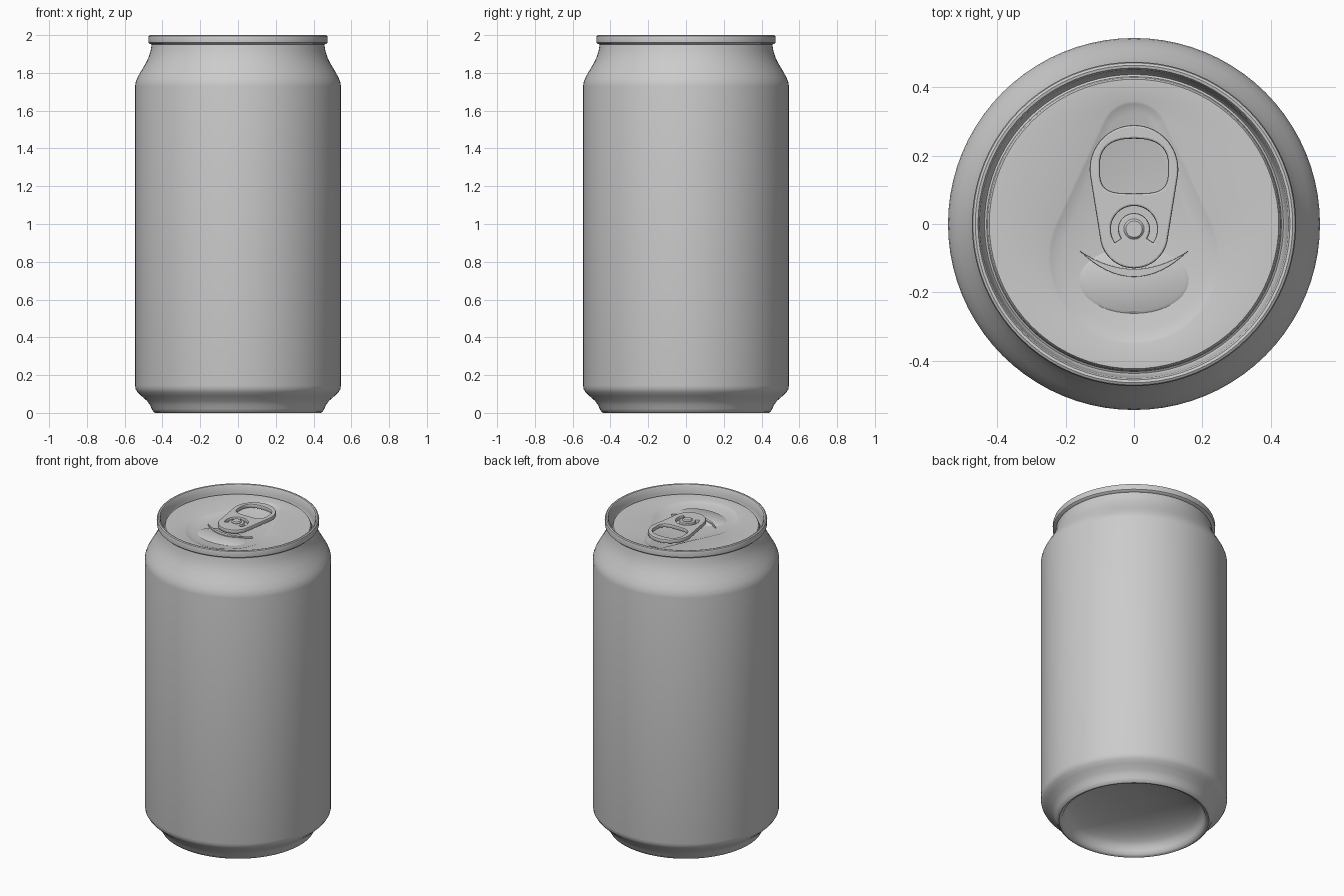
import bpy, bmesh, math
from math import sin, cos, pi, radians

if "Cube" in bpy.data.objects:
    bpy.data.objects.remove(bpy.data.objects["Cube"])

SEG = 80
LID_Z = 1.95      # flat lid panel
RECESS_Z = 1.935  # floor of the teardrop recess


def finish(obj, angle=35):
    bpy.ops.object.select_all(action='DESELECT')
    obj.select_set(True)
    bpy.context.view_layer.objects.active = obj
    if obj.type == 'CURVE':
        bpy.ops.object.convert(target='MESH')
    bpy.ops.object.shade_smooth_by_angle(angle=radians(angle))


def loft(name, loops, cap_start=False, cap_end=False):
    """Skin a list of closed point loops of equal length."""
    bm = bmesh.new()
    rings = [[bm.verts.new(p) for p in loop] for loop in loops]
    n = len(rings[0])
    for a, b in zip(rings, rings[1:]):
        for i in range(n):
            j = (i + 1) % n
            bm.faces.new((a[i], a[j], b[j], b[i]))
    if cap_start:
        bm.faces.new(rings[0][::-1])
    if cap_end:
        bm.faces.new(rings[-1])
    me = bpy.data.meshes.new(name)
    bm.to_mesh(me)
    bm.free()
    obj = bpy.data.objects.new(name, me)
    bpy.context.collection.objects.link(obj)
    finish(obj)
    return obj


def circle(r, z, n=SEG, cy=0.0):
    return [(r * cos(2 * pi * i / n), cy + r * sin(2 * pi * i / n), z) for i in range(n)]


def teardrop(y1, r1, y2, r2, z=0.0, n=SEG):
    """Hull of a back circle (y1, r1) and a front circle (y2, r2)."""
    limit = (r2 - r1) / (y1 - y2)
    pts = []
    for i in range(n):
        a = 2 * pi * i / n
        y, r = (y1, r1) if sin(a) > limit else (y2, r2)
        pts.append((r * cos(a), y + r * sin(a), z))
    return pts


def flat_plate(name, outlines, z, half, bevel):
    """Filled outline with holes, given thickness and rounded edges."""
    cu = bpy.data.curves.new(name, 'CURVE')
    cu.dimensions = '2D'
    cu.fill_mode = 'BOTH'
    cu.extrude, cu.bevel_depth, cu.bevel_resolution, cu.offset = half, bevel, 1, -bevel
    for pts in outlines:
        s = cu.splines.new('POLY')
        s.points.add(len(pts) - 1)
        for p, q in zip(s.points, pts):
            p.co = (q[0], q[1], 0, 1)
        s.use_cyclic_u = True
    obj = bpy.data.objects.new(name, cu)
    obj.location.z = z
    bpy.context.collection.objects.link(obj)
    finish(obj)
    return obj


# can wall: domed base, foot, body, neck and rolled rim
dome = [(0.41 * sin(t), 0.03 + 0.12 * cos(t)) for t in [pi / 2 * k / 8 for k in range(1, 9)]]
wall = [(0.418, 0.01), (0.428, 0.002), (0.438, 0), (0.448, 0.006), (0.457, 0.022),
        (0.466, 0.042), (0.482, 0.064), (0.512, 0.09), (0.533, 0.11), (0.542, 0.126), (0.545, 0.145),
        (0.545, 1.73), (0.542, 1.75), (0.533, 1.774), (0.516, 1.805), (0.492, 1.845),
        (0.475, 1.88), (0.463, 1.915), (0.457, 1.95)]
rim = [(0.468, 1.954), (0.474, 1.96), (0.475, 1.985), (0.472, 1.996), (0.465, 2.0),
       (0.457, 1.998), (0.452, 1.99), (0.447, 1.95), (0.443, 1.925), (0.438, 1.918),
       (0.432, 1.922), (0.429, 1.943), (0.424, LID_Z)]
loft("can_body", [circle(r, z) for r, z in dome + wall + rim], cap_start=True)

# lid panel with its sunken teardrop
loft("lid_panel", [circle(0.424, LID_Z),
                   teardrop(0.26, 0.10, -0.10, 0.252, LID_Z),
                   teardrop(0.26, 0.092, -0.10, 0.244, LID_Z - 0.003),
                   teardrop(0.26, 0.070, -0.10, 0.212, RECESS_Z)], cap_end=True)

# pour opening panel: low rounded plateau in front of the tab
def pour(scale, z):
    return [(0.165 * scale * x, -0.165 + 0.10 * scale * y, z)
            for x, y, _ in circle(1, 0, 40)]

loft("pour_panel", [pour(1.0, RECESS_Z - 0.002), pour(0.9, RECESS_Z + 0.005)], cap_end=True)

# crescent ridge scored under the nose of the tab
N = 16
xs = [-0.16 + 0.32 * i / N for i in range(N + 1)]
upper = [(x, -0.132 + 2.1 * x * x, 0) for x in xs]
lower = [(x, -0.155 + 3.0 * x * x, 0) for x in xs[1:-1]]
flat_plate("pour_ridge", [upper + lower[::-1]], RECESS_Z + 0.004, 0.005, 0.002)

# pull tab with finger hole and C-shaped slot around the rivet
def finger_hole(n=40):
    pts = []
    for i in range(n):
        c, s = cos(2 * pi * i / n), sin(2 * pi * i / n)
        p = 0.55 if s < 0 else 0.8
        pts.append((0.1 * math.copysign(abs(c) ** p, c),
                    0.17 + 0.08 * math.copysign(abs(s) ** p, s), 0))
    return pts

arc = [radians(-35 + 250 * i / 24) for i in range(25)]
slot = [(0.068 * cos(a), -0.015 + 0.068 * sin(a), 0) for a in arc]
slot += [(0.047 * cos(a), -0.015 + 0.047 * sin(a), 0) for a in reversed(arc)]
flat_plate("pull_tab", [teardrop(0.16, 0.13, -0.03, 0.10, n=56), finger_hole(), slot],
           1.962, 0.007, 0.006)

# rivet holding the tab
loft("rivet", [circle(r, z, 20, -0.015) for r, z in
               [(0.03, RECESS_Z), (0.03, 1.978), (0.024, 1.984)]], cap_end=True)
